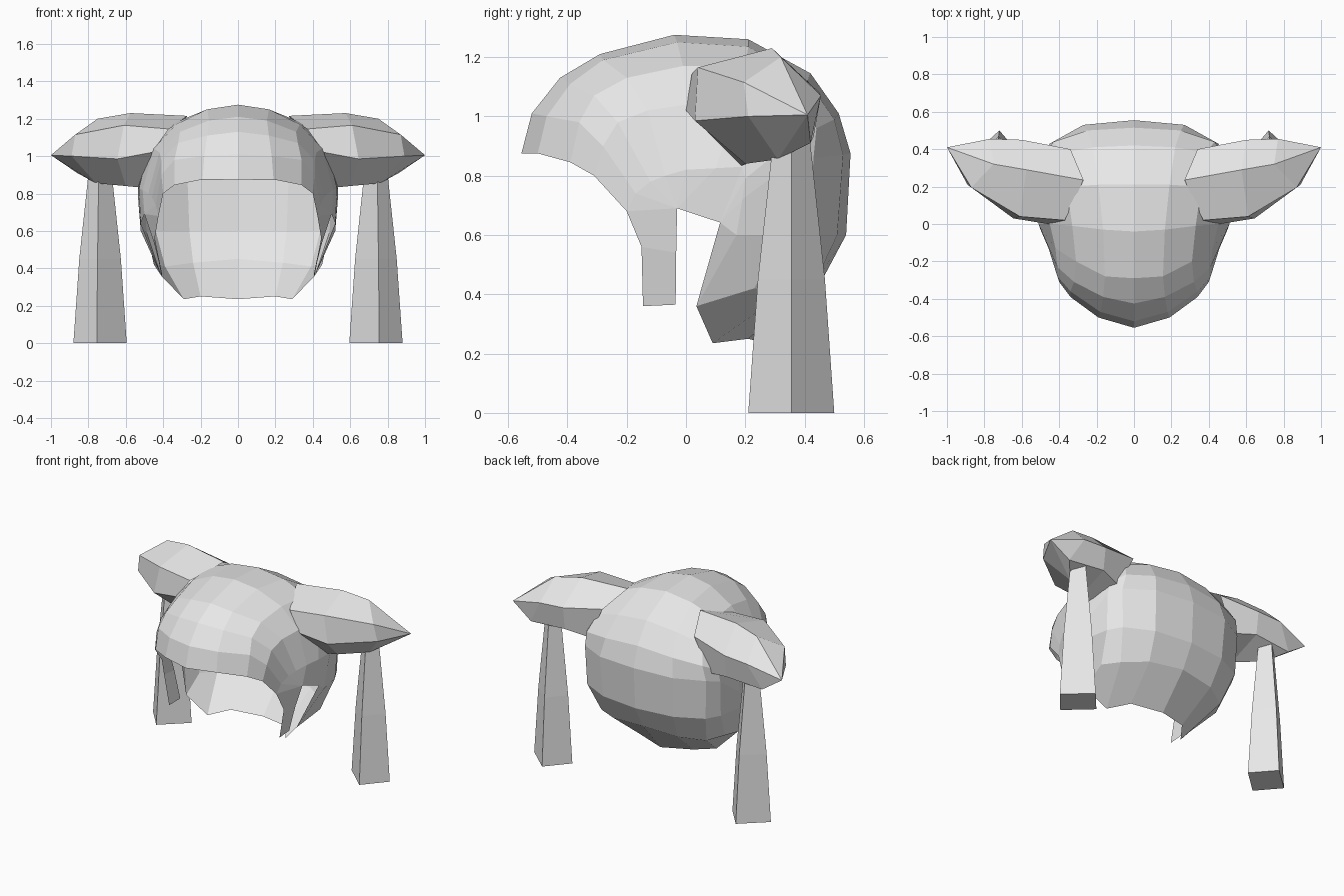
import bpy
import bmesh
from mathutils import Vector

default_cube = bpy.data.objects.get("Cube")
if default_cube:
    bpy.data.objects.remove(default_cube)

grey = bpy.data.materials.new("plain_grey")
grey.use_nodes = True
grey.diffuse_color = (0.8, 0.8, 0.8, 1)
grey.node_tree.nodes["Principled BSDF"].inputs["Base Color"].default_value = (0.8, 0.8, 0.8, 1)


def finish(name, bm):
    """Clean a bmesh and turn it into a flat shaded object."""
    bmesh.ops.remove_doubles(bm, verts=bm.verts[:], dist=0.002)
    bmesh.ops.recalc_face_normals(bm, faces=bm.faces[:])
    mesh = bpy.data.meshes.new(name)
    bm.to_mesh(mesh)
    bm.free()
    mesh.materials.append(grey)
    obj = bpy.data.objects.new(name, mesh)
    bpy.context.scene.collection.objects.link(obj)
    return obj


def add_strip(bm, first, second, closed=False):
    """Bridge two rows of vertices with quads, or triangles where they meet."""
    count = len(first)
    for i in range(count if closed else count - 1):
        j = (i + 1) % count
        corners = list(dict.fromkeys([first[i], first[j], second[j], second[i]]))
        if len(corners) > 2:
            bm.faces.new(corners)


def add_points(bm, points, side=1):
    return [bm.verts.new((side * x, y, z)) for x, y, z in points]


# Cap shell: strips running from the fringe over the crown to the nape
centre_strip = [
    (0, -.555, .875), (0, -.52, 1.01), (0, -.425, 1.13), (0, -.29, 1.21),
    (0, -.04, 1.275), (0, .21, 1.26), (0, .42, 1.145), (0, .515, 1.01),
    (0, .555, .875), (0, .54, .6), (0, .46, .45), (0, .27, .235)]
inner_strip = [
    (.19, -.5, .875), (.18, -.47, 1), (.165, -.39, 1.11), (.155, -.28, 1.19),
    (.165, -.03, 1.25), (.19, .21, 1.235), (.22, .41, 1.12), (.25, .5, .99),
    (.27, .53, .87), (.26, .51, .6), (.24, .43, .43), (.2, .21, .25)]
outer_strip = [
    (.34, -.39, .845), (.34, -.36, .98), (.32, -.31, 1.07), (.31, -.2, 1.13),
    (.33, -.01, 1.17), (.36, .2, 1.17), (.39, .38, 1.07), (.43, .44, .96),
    (.45, .43, .86), (.44, .42, .6), (.39, .34, .41), (.29, .09, .235)]
temple_strip = [
    (.4, -.31, .8), (.41, -.28, .9), (.41, -.23, .98), (.42, -.13, 1.02),
    (.45, 0, 1.04), (.48, .17, 1.03), (.48, .32, .98), (.49, .36, .92),
    (.5, .35, .84), (.49, .33, .6), (.45, .23, .42), (.41, .035, .36)]
side_strip = [
    (.425, -.2, .68), (.44, -.17, .74), (.46, -.12, .78), (.48, -.07, .8),
    (.51, 0, .82), (.53, .1, .825), (.535, .19, .83), (.535, .2, .79),
    (.53, .19, .72), (.52, .17, .6)]
# Sideburn outline and the notch behind it
sideburn = [(.445, -.15, .56), (.41, -.145, .36), (.405, -.035, .365),
            (.45, -.033, .54), (.5, -.03, .69)]
notch = (.52, .115, .642)

bm = bmesh.new()
for side in (1, -1):
    rows = [add_points(bm, strip, side) for strip in
            (centre_strip, inner_strip, outer_strip, temple_strip, side_strip)]
    tip = rows[3][-1]
    rows[4] += [tip, tip]
    for first, second in zip(rows, rows[1:]):
        add_strip(bm, first, second)
    edge = rows[4]
    front_top, front_low, back_low, back_mid, back_top = add_points(bm, sideburn, side)
    notch_vert = add_points(bm, [notch], side)[0]
    bm.faces.new((front_top, front_low, back_low, back_mid))
    bm.faces.new((edge[0], front_top, back_mid, back_top))
    for i in range(4):
        bm.faces.new((edge[i], edge[i + 1], back_top))
    bm.faces.new((back_top, edge[4], edge[5]))
    bm.faces.new((back_top, edge[5], notch_vert))
    for i in range(5, 9):
        bm.faces.new((notch_vert, edge[i], edge[i + 1]))
    bm.faces.new((notch_vert, edge[9], tip))
finish("cap_shell", bm)

# Pointed side wings: three sections closing on a tip
root = [(.27, .235, 1.215), (.37, .02, 1.145), (.46, 0, 1.02),
        (.5, .18, .83), (.45, .39, .9), (.34, .4, 1.12)]
middle = [(.575, .29, 1.23), (.61, .04, 1.165), (.645, .03, .985),
          (.6, .2, .84), (.6, .43, .93), (.6, .45, 1.08)]
outer = [(.75, .32, 1.2), (.87, .195, 1.115), (.89, .21, 1),
         (.76, .31, .855), (.86, .42, .91), (.77, .455, 1.07)]
wing_tip = (1, .41, 1.005)

# Tapered hanging posts: a diamond footprint, height and scale per ring
footprint = [(-.142, 0), (.018, -.147), (.143, -.002), (-.017, .143)]
post_rings = [(0, 1), (.45, .78), (.93, .42)]

for side, label in ((1, "left"), (-1, "right")):
    bm = bmesh.new()
    loops = [add_points(bm, section, side) for section in (root, middle, outer)]
    point = add_points(bm, [wing_tip], side)[0]
    loops.append([point] * len(root))
    for first, second in zip(loops, loops[1:]):
        add_strip(bm, first, second, closed=True)
    finish(label + "_wing", bm)

    bm = bmesh.new()
    centre = Vector((.737, .357))
    rings = []
    for height, scale in post_rings:
        corners = [centre + Vector(corner) * scale for corner in footprint]
        rings.append(add_points(bm, [(c.x, c.y, height) for c in corners], side))
    for first, second in zip(rings, rings[1:]):
        add_strip(bm, first, second, closed=True)
    bm.faces.new(rings[0])
    bm.faces.new(rings[-1])
    finish(label + "_post", bm)
